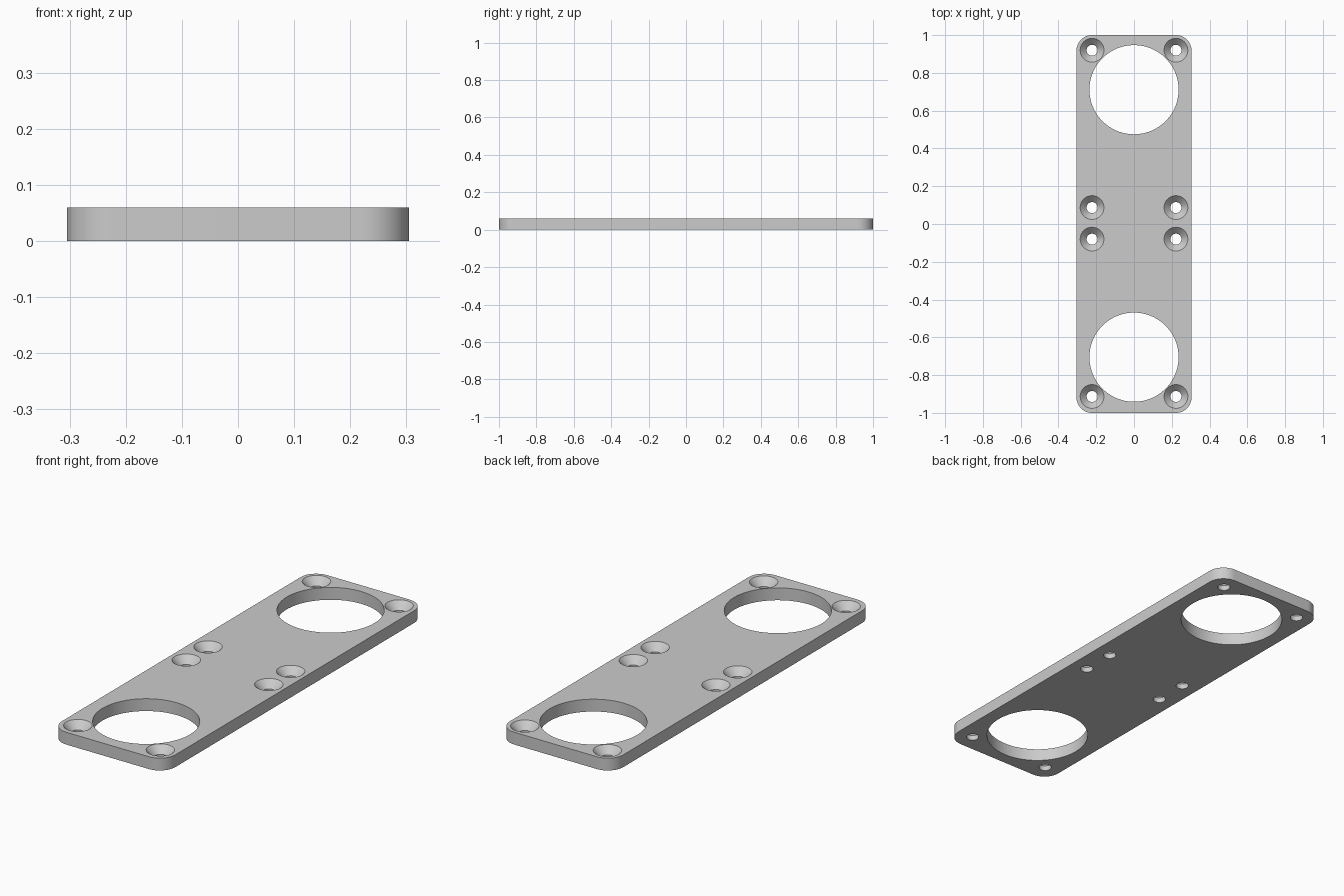
import bpy, bmesh
from math import sin, cos, pi, radians

if "Cube" in bpy.data.objects:
    bpy.data.objects.remove(bpy.data.objects["Cube"])

W, L, T, R = 0.305, 1.0, 0.06, 0.083   # half width, half length, thickness, corner radius


def make_object(name, bm):
    bmesh.ops.recalc_face_normals(bm, faces=bm.faces)
    mesh = bpy.data.meshes.new(name)
    bm.to_mesh(mesh)
    bm.free()
    obj = bpy.data.objects.new(name, mesh)
    bpy.context.collection.objects.link(obj)
    return obj


def add_turned(bm, x, y, profile, sides):
    """Closed turned solid from (radius, z) pairs, bottom to top."""
    rings = [[bm.verts.new((x + r * cos(2 * pi * i / sides), y + r * sin(2 * pi * i / sides), z))
              for i in range(sides)] for r, z in profile]
    for a, b in zip(rings, rings[1:]):
        for i in range(sides):
            j = (i + 1) % sides
            bm.faces.new((a[i], a[j], b[j], b[i]))
    bm.faces.new(rings[0][::-1])
    bm.faces.new(rings[-1])


# Plate with rounded corners
bm = bmesh.new()
outline = []
for k, (sx, sy) in enumerate([(1, 1), (-1, 1), (-1, -1), (1, -1)]):
    for i in range(13):
        a = k * pi / 2 + i * pi / 24
        outline.append(bm.verts.new((sx * (W - R) + R * cos(a), sy * (L - R) + R * sin(a), 0)))
base = bm.faces.new(outline)
ext = bmesh.ops.extrude_face_region(bm, geom=[base], use_keep_orig=True)
bmesh.ops.translate(bm, vec=(0, 0, T),
                    verts=[g for g in ext["geom"] if isinstance(g, bmesh.types.BMVert)])
plate = make_object("mounting_plate", bm)

# Cutters: two large bores and eight countersunk screw holes
bm = bmesh.new()
for y in (0.711, -0.705):
    add_turned(bm, 0, y, [(0.236, -0.05), (0.236, T + 0.05)], 96)
screw = [(0.029, -0.05), (0.029, 0.025), (0.063, T), (0.063, T + 0.05)]
for x in (-0.222, 0.222):
    for y in (0.92, 0.087, -0.08, -0.913):
        add_turned(bm, x, y, screw, 48)
cutter = make_object("hole_cutter", bm)
cutter.hide_render = True

cut = plate.modifiers.new("holes", 'BOOLEAN')
cut.operation = 'DIFFERENCE'
cut.solver = 'EXACT'
cut.object = cutter

# Bake the holes and smooth the round walls
bpy.context.view_layer.objects.active = plate
plate.select_set(True)
bpy.ops.object.modifier_apply(modifier="holes")
bpy.data.objects.remove(cutter)
bpy.ops.object.shade_smooth_by_angle(angle=radians(30))
